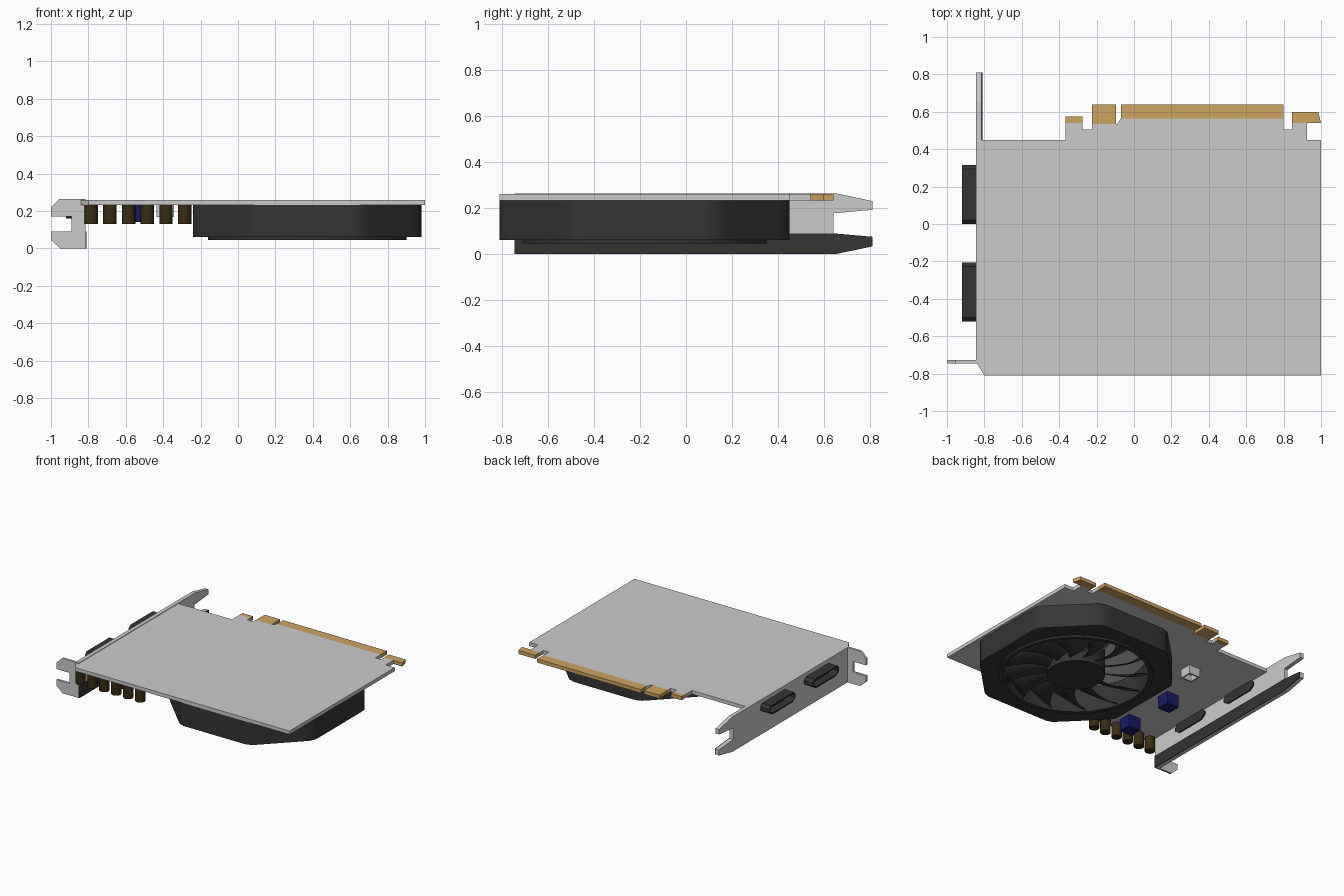
import bpy, bmesh, math
from mathutils import Matrix, Vector

if "Cube" in bpy.data.objects:
    bpy.data.objects.remove(bpy.data.objects["Cube"], do_unlink=True)


def material(name, rgb):
    m = bpy.data.materials.new(name)
    m.use_nodes = True
    m.diffuse_color = (*rgb, 1)
    m.node_tree.nodes["Principled BSDF"].inputs["Base Color"].default_value = (*rgb, 1)
    return m


GREY = material("light grey", (0.6, 0.6, 0.6))
DARK = material("charcoal", (0.035, 0.035, 0.035))
GOLD = material("gold contact", (0.62, 0.37, 0.12))
BROWN = material("dark brown", (0.04, 0.026, 0.007))
BLUE = material("navy blue", (0.01, 0.01, 0.13))


def finish(name, bm, mat, smooth=False):
    bmesh.ops.recalc_face_normals(bm, faces=bm.faces)
    me = bpy.data.meshes.new(name)
    bm.to_mesh(me)
    bm.free()
    me.materials.append(mat)
    ob = bpy.data.objects.new(name, me)
    bpy.context.collection.objects.link(ob)
    if smooth:
        bpy.ops.object.select_all(action="DESELECT")
        ob.select_set(True)
        bpy.context.view_layer.objects.active = ob
        bpy.ops.object.shade_smooth_by_angle(angle=math.radians(35))
    return ob


def prism(name, pts, axis, lo, hi, mat):
    """Extrude a flat outline along the named axis from lo to hi."""
    place = {"x": lambda a, b, c: (c, a, b),
             "y": lambda a, b, c: (a, c, b),
             "z": lambda a, b, c: (a, b, c)}[axis]
    bm = bmesh.new()
    face = bm.faces.new([bm.verts.new(place(a, b, lo)) for a, b in pts])
    out = bmesh.ops.extrude_face_region(bm, geom=[face])
    moved = [g for g in out["geom"] if isinstance(g, bmesh.types.BMVert)]
    bmesh.ops.translate(bm, verts=moved, vec=Vector(place(0, 0, hi - lo)))
    bm.faces.new([v for v in face.verts]) if not face.is_valid else None
    return finish(name, bm, mat)


def rect(a0, a1, b0, b1):
    return [(a0, b0), (a1, b0), (a1, b1), (a0, b1)]


def loft(name, rings, mat, smooth=False, caps=(False, False), close=False):
    """Join rings of equal point count, optionally capped or closed on itself."""
    bm = bmesh.new()
    loops = [[bm.verts.new(p) for p in ring] for ring in rings]
    pairs = list(zip(loops, loops[1:]))
    if close:
        pairs.append((loops[-1], loops[0]))
    n = len(loops[0])
    for a, b in pairs:
        for i in range(n):
            j = (i + 1) % n
            bm.faces.new((a[i], a[j], b[j], b[i]))
    for use, loop in zip(caps, (loops[0], loops[-1])):
        if use:
            bm.faces.new(loop)
    return finish(name, bm, mat, smooth)


def cylinder(name, x, y, r, z0, z1, mat, sides=16):
    ring = lambda z: [(x + r * math.cos(math.tau * i / sides),
                       y + r * math.sin(math.tau * i / sides), z) for i in range(sides)]
    return loft(name, [ring(z0), ring(z1)], mat, True, (True, True))


# Circuit board with stepped rear edge
Z0, Z1 = 0.233, 0.26
prism("circuit_board", [
    (-0.8, -0.81), (1, -0.81), (1, 0.45), (0.925, 0.45), (0.925, 0.54), (0.845, 0.54),
    (0.845, 0.505), (0.8, 0.505), (0.8, 0.565), (-0.07, 0.565), (-0.09, 0.535),
    (-0.225, 0.535), (-0.225, 0.505), (-0.275, 0.505), (-0.275, 0.54), (-0.365, 0.54),
    (-0.365, 0.45), (-0.845, 0.45), (-0.845, -0.735)], "z", Z0, Z1, GREY)

# Gold edge contacts
prism("main_contacts", rect(-0.07, 0.8, 0.565, 0.64), "z", Z0, Z1, GOLD)
prism("short_contacts", rect(-0.225, -0.095, 0.535, 0.64), "z", Z0, Z1, GOLD)
prism("small_contact", rect(-0.365, -0.275, 0.54, 0.575), "z", Z0, Z1, GOLD)
prism("hook_contact", [(0.845, 0.54), (1, 0.54), (0.985, 0.6), (0.845, 0.6)],
      "z", Z0, Z1, GOLD)

# Mounting bracket with forked end and folded, notched tab
prism("bracket_plate", [
    (-0.745, 0), (0.65, 0), (0.81, 0.033), (0.81, 0.075), (0.64, 0.09), (0.64, 0.177),
    (0.81, 0.192), (0.81, 0.23), (0.65, 0.264), (-0.745, 0.264)],
    "x", -0.845, -0.815, GREY)
prism("bracket_inner_strip", [
    (-0.745, 0), (0.65, 0), (0.81, 0.033), (0.81, 0.075), (0.64, 0.09), (-0.745, 0.09)],
    "x", -0.815, -0.809, DARK)
prism("bracket_tab", [
    (-0.83, 0), (-0.95, 0), (-1, 0.045), (-1, 0.09), (-0.89, 0.09), (-0.89, 0.17),
    (-1, 0.17), (-1, 0.22), (-0.955, 0.264), (-0.83, 0.264)],
    "y", -0.745, -0.728, GREY)

# Video sockets: hollow chamfered shells through the bracket
for k, yc in enumerate((0.158, -0.363)):
    def socket_ring(x, s):
        zc, hy, hz = 0.197, 0.157 - s, 0.036 - s
        shape = [(-1, -0.3), (-0.75, -1), (0.75, -1), (1, -0.3),
                 (1, 0.4), (0.87, 1), (-0.87, 1), (-1, 0.4)]
        return [(x, yc + a * hy, zc + b * hz) for a, b in shape]
    loft(f"video_socket_{k + 1}",
         [socket_ring(-0.805, 0), socket_ring(-0.92, 0),
          socket_ring(-0.92, 0.01), socket_ring(-0.86, 0.01)], DARK, caps=(True, True))

# Fan shroud: rounded octagon outside, round opening inside
CX, CY, N = 0.37, -0.18, 96


def shroud_radius(t, p=70):
    total = 0
    for i in range(8):
        d = 0.65 if i % 2 else (0.61, 0.63)[i // 2 % 2]
        total += max(0, math.cos(t - i * math.pi / 4) / d) ** p
    return total ** (-1 / p)


def fan_ring(z, r=None):
    angles = [math.tau * i / N for i in range(N)]
    return [(CX + (r or shroud_radius(t)) * math.cos(t),
             CY + (r or shroud_radius(t)) * math.sin(t), z) for t in angles]


loft("fan_shroud", [fan_ring(Z0), fan_ring(0.06), fan_ring(0.06, 0.53),
                    fan_ring(0.045, 0.53), fan_ring(0.045, 0.5), fan_ring(Z0, 0.5)],
     DARK, smooth=True, close=True)

# Fan hub and pitched blades
cylinder("fan_hub", CX, CY, 0.2, 0.05, Z0, DARK, 48)
BLADES = 13
bm = bmesh.new()
for k in range(BLADES):
    rows = []
    for i in range(6):
        f = i / 5
        r = 0.18 + 0.31 * f
        sweep = math.tau * k / BLADES - 0.25 * f * f
        half = 0.06 + 0.045 * f
        row = []
        for s in (-1, 0, 1):
            t = sweep + s * half / r
            row.append(bm.verts.new((CX + r * math.cos(t), CY + r * math.sin(t),
                                     0.115 + s * half * 0.6)))
        rows.append(row)
    for a, b in zip(rows, rows[1:]):
        for j in range(2):
            bm.faces.new((a[j], a[j + 1], b[j + 1], b[j]))
blades = finish("fan_blades", bm, DARK, True)
solid = blades.modifiers.new("thickness", "SOLIDIFY")
solid.thickness = 0.008
solid.offset = 0

# Capacitors along the front edge, and one beside the fan
for k in range(6):
    cylinder(f"capacitor_{k + 1}", -0.785 + 0.1 * k, -0.765, 0.036, 0.13, Z0, BROWN)
cylinder("capacitor_7", -0.285, 0.0, 0.036, 0.13, Z0, BROWN)

# Blue chokes
for k, y in enumerate((-0.65, -0.24)):
    prism(f"blue_choke_{k + 1}", rect(-0.56, -0.46, y - 0.05, y + 0.05),
          "z", 0.14, Z0, BLUE)


# Open-topped light box
def box_ring(z, h):
    return [(-0.39 + a * h, 0.14 + b * h, z) for a, b in rect(-1, 1, -1, 1)]


loft("open_box", [box_ring(Z0, 0.047), box_ring(0.168, 0.047),
                  box_ring(0.168, 0.035), box_ring(0.215, 0.035)],
     GREY, caps=(True, True))
